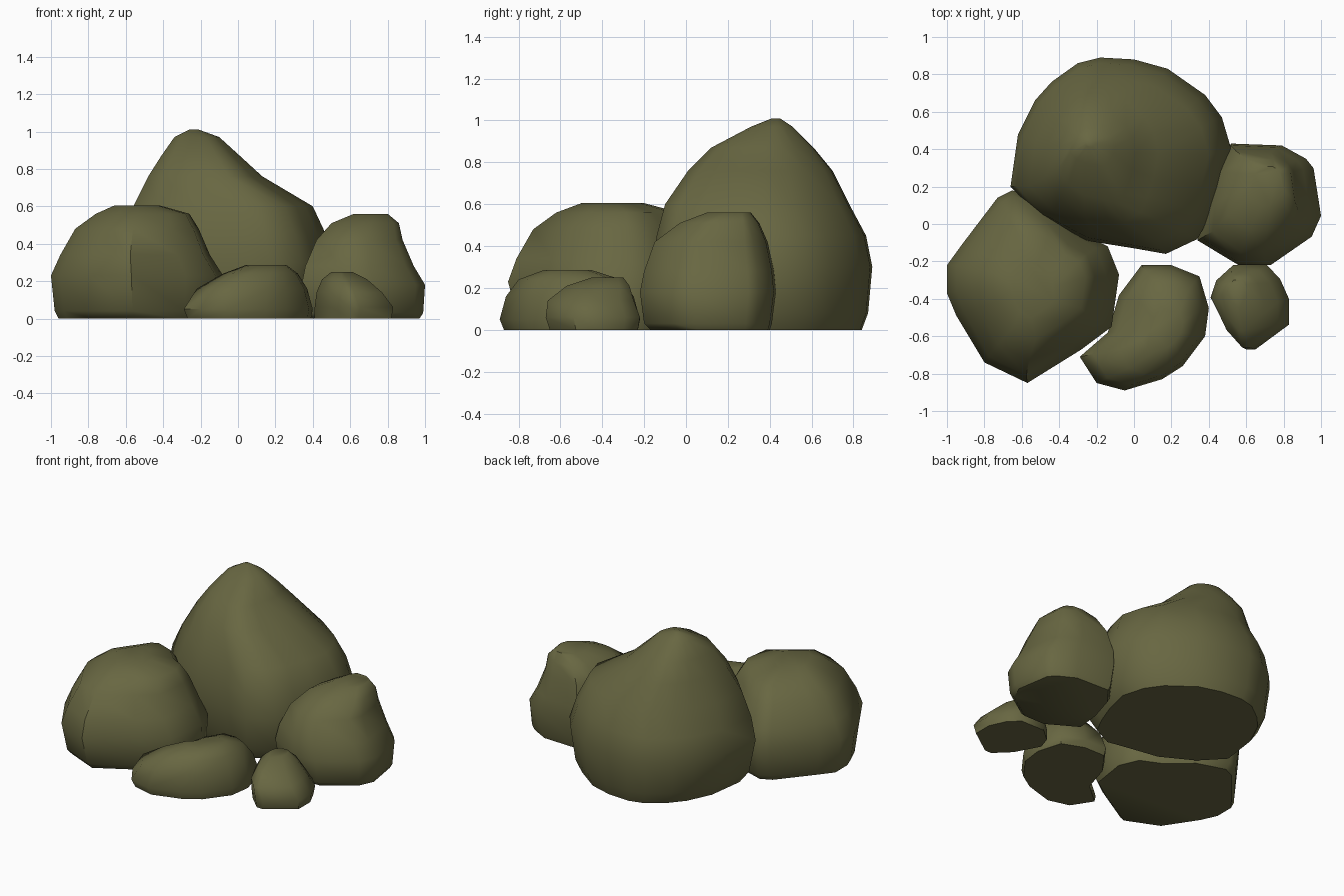
import bpy, bmesh, math

olive = bpy.data.materials.new("olive_stone")
olive.diffuse_color = (0.138, 0.135, 0.054, 1)


def rock(name, outline, levels):
    """Loft a plan outline through levels of (z, x min, x max, y min, y max)."""
    xs, ys = [p[0] for p in outline], [p[1] for p in outline]
    x0, y0 = min(xs), min(ys)
    w, d = max(xs) - x0, max(ys) - y0
    bm = bmesh.new()
    rings = []
    for z, a, b, c, e in levels:
        rings.append([bm.verts.new((a + (b - a) * (x - x0) / w,
                                    c + (e - c) * (y - y0) / d, z))
                      for x, y in outline])
    n = len(outline)
    for lo, hi in zip(rings, rings[1:]):
        for i in range(n):
            j = (i + 1) % n
            bm.faces.new((lo[i], lo[j], hi[j], hi[i]))
    bm.faces.new(rings[0])
    bm.faces.new(rings[-1])
    bmesh.ops.recalc_face_normals(bm, faces=bm.faces)
    mesh = bpy.data.meshes.new(name)
    bm.to_mesh(mesh)
    bm.free()
    mesh.materials.append(olive)
    obj = bpy.data.objects.new(name, mesh)
    bpy.context.collection.objects.link(obj)
    bpy.ops.object.select_all(action='DESELECT')
    obj.select_set(True)
    bpy.context.view_layer.objects.active = obj
    bpy.ops.object.shade_smooth_by_angle(angle=math.radians(50))


# Tall boulder at the back with an off-centre peak
rock("tall_boulder",
     [(-.66, .2), (-.62, .48), (-.53, .66), (-.44, .76), (-.3, .86), (-.18, .89),
      (0, .88), (.18, .83), (.38, .69), (.47, .57), (.52, .4), (.47, .2),
      (.41, .05), (.34, -.08), (.17, -.16), (0, -.13), (-.25, -.09), (-.5, .04)],
     [(0, -.56, .43, -.09, .84), (.08, -.62, .48, -.13, .87), (.3, -.66, .52, -.16, .89),
      (.45, -.63, .47, -.14, .86), (.6, -.56, .4, -.1, .78), (.76, -.48, .13, .01, .7),
      (.87, -.41, .01, .12, .61), (.97, -.34, -.1, .31, .51), (1.01, -.26, -.21, .41, .45)])

# Round boulder on the left
rock("left_boulder",
     [(-1, -.37), (-1, -.22), (-.92, -.11), (-.73, .14), (-.65, .18), (-.45, .11),
      (-.28, -.05), (-.14, -.12), (-.08, -.27), (-.12, -.55), (-.28, -.67),
      (-.57, -.85), (-.8, -.74), (-.95, -.49)],
     [(0, -.96, -.1, -.76, .12), (.04, -.98, -.09, -.8, .15), (.23, -1, -.08, -.85, .18),
      (.34, -.95, -.15, -.81, .15), (.48, -.87, -.21, -.73, .07),
      (.56, -.76, -.26, -.62, -.03), (.605, -.66, -.42, -.5, -.2)])

# Medium boulder on the right
rock("right_boulder",
     [(.52, .43), (.79, .42), (.92, .35), (.96, .3), (1, .05), (.95, -.06),
      (.73, -.21), (.56, -.21), (.34, -.08), (.36, .1), (.42, .3)],
     [(0, .38, .97, -.17, .4), (.03, .36, .99, -.2, .41), (.18, .34, 1, -.22, .43),
      (.28, .36, .94, -.2, .42), (.42, .42, .88, -.15, .39),
      (.51, .5, .86, -.03, .35), (.56, .62, .8, .1, .31)])

# Low flat stone in front
rock("flat_stone",
     [(-.29, -.71), (-.2, -.85), (-.05, -.89), (.15, -.83), (.26, -.76), (.38, -.6),
      (.4, -.45), (.35, -.28), (.2, -.22), (.04, -.22), (-.08, -.38), (-.14, -.58)],
     [(0, -.27, .39, -.87, -.23), (.05, -.29, .4, -.89, -.22), (.16, -.22, .37, -.86, -.25),
      (.24, -.08, .32, -.8, -.31), (.285, .04, .26, -.68, -.45)])

# Small stone at the front right
rock("small_stone",
     [(.41, -.39), (.44, -.3), (.53, -.22), (.71, -.22), (.78, -.29), (.83, -.4),
      (.83, -.53), (.65, -.66), (.6, -.66), (.5, -.56)],
     [(0, .41, .82, -.65, -.23), (.06, .41, .83, -.67, -.22), (.14, .42, .77, -.66, -.25),
      (.21, .45, .69, -.57, -.27), (.25, .5, .61, -.45, -.3)])
